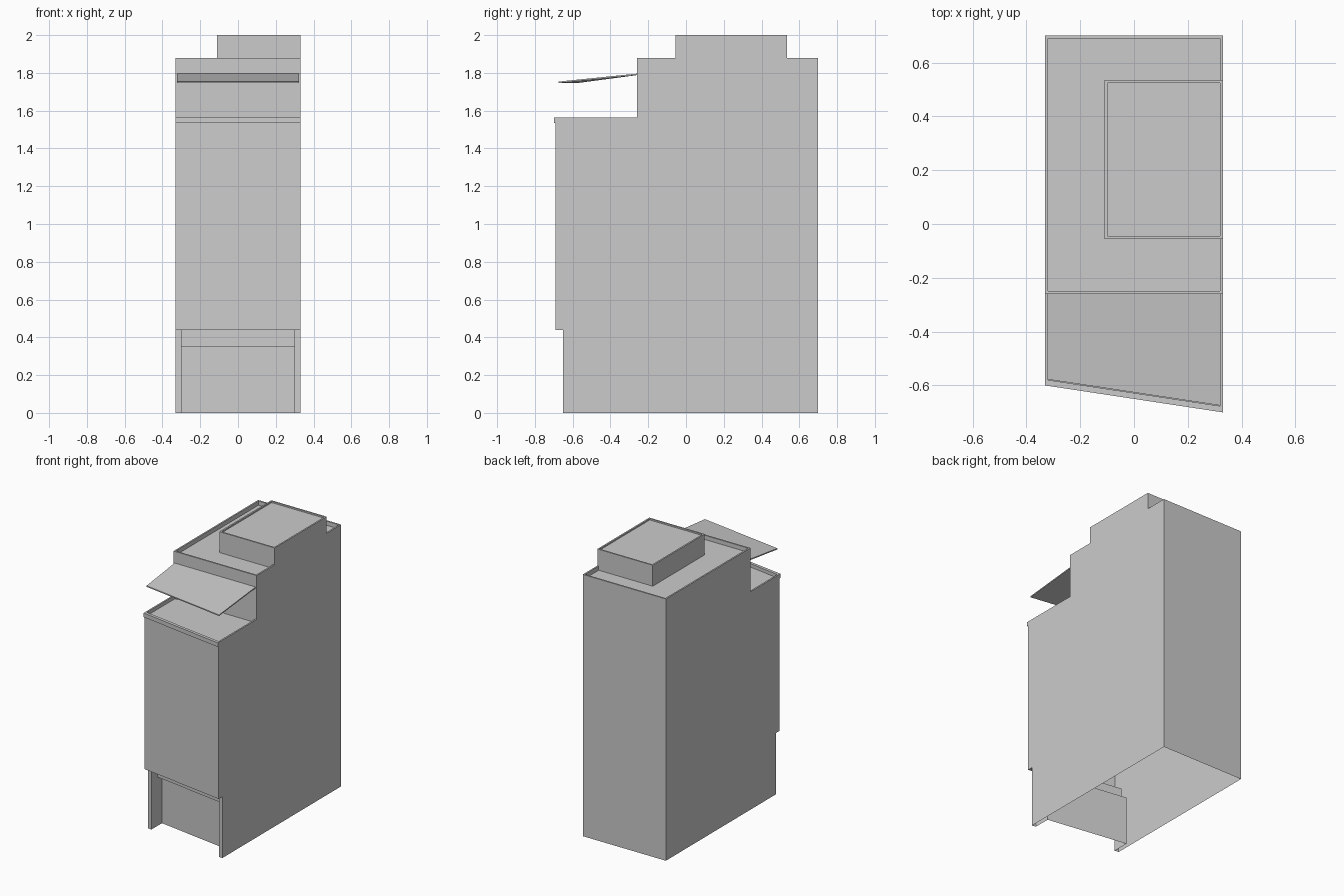
import bpy, bmesh

if "Cube" in bpy.data.objects:
    bpy.data.objects.remove(bpy.data.objects["Cube"])

W, BACK, STEP, P = 0.33, 0.70, -0.26, 0.011   # half width, rear, tier front, parapet thickness
CORNICE, TIER, TOP = 1.565, 1.88, 2.0


def front(x):
    """Slanted street line: y of the cornice edge at x."""
    return -0.65 - 0.05 * x / W


def face(bm, pts):
    bm.faces.new([bm.verts.new(p) for p in pts])


def strip(bm, profile, x0, x1):
    """Sweep a (setback, z) profile along the slanted street line."""
    for (d0, z0), (d1, z1) in zip(profile, profile[1:]):
        face(bm, [(x0, front(x0) + d0, z0), (x1, front(x1) + d0, z0),
                  (x1, front(x1) + d1, z1), (x0, front(x0) + d1, z1)])


def walls(bm, path, z0, z1):
    for a, b in zip(path, path[1:]):
        face(bm, [(*a, z0), (*b, z0), (*b, z1), (*a, z1)])


def tray(bm, outer, inner, z, floor_z, extra=()):
    """Parapet rim, its inner sides and the sunken roof floor."""
    for i in range(len(outer) - 1):
        a, b, c, d = outer[i], outer[i + 1], inner[i + 1], inner[i]
        face(bm, [(*a, z), (*b, z), (*c, z), (*d, z)])
        face(bm, [(*d, z), (*c, z), (*c, floor_z), (*d, floor_z)])
    pts = list(inner) + list(extra)
    if pts[0] == pts[-1]:
        pts.pop()
    face(bm, [(*p, floor_z) for p in pts])


def side(bm, x, profile, sign):
    pts = [(x, y, z) for y, z in profile]
    face(bm, pts if sign > 0 else pts[::-1])


def finish(name, bm):
    bmesh.ops.remove_doubles(bm, verts=bm.verts, dist=0.0005)
    me = bpy.data.meshes.new(name)
    bm.to_mesh(me)
    bm.free()
    bpy.context.collection.objects.link(bpy.data.objects.new(name, me))


# Outer walls: side walls, rear wall, facade with cornice (open underneath)
PY0, PY1, PX = -0.055, 0.535, -0.11           # penthouse extents
bm = bmesh.new()
for s in (1, -1):
    x = s * W
    y0 = front(x)
    bump = [(PY1, TIER), (PY1, TOP), (PY0, TOP), (PY0, TIER)] if s > 0 else []
    side(bm, x, [(y0 + 0.05, 0), (BACK, 0), (BACK, TIER)] + bump +
         [(STEP, TIER), (STEP, CORNICE), (y0, CORNICE), (y0, 1.535),
          (y0 + 0.01, 1.535), (y0 + 0.01, 0.44), (y0 + 0.05, 0.44)], s)
walls(bm, [(W, BACK), (-W, BACK)], 0, TIER)
walls(bm, [(-W, STEP), (W, STEP)], 1.54, TIER)
strip(bm, [(0.05, 0.44), (0.01, 0.44), (0.01, 1.535), (0, 1.535), (0, CORNICE)], -W, W)
finish("outer_walls", bm)

# Ground floor: two piers and the stepped recess between them
bm = bmesh.new()
strip(bm, [(0.05, 0), (0.05, 0.44)], -W, -0.30)
strip(bm, [(0.05, 0), (0.05, 0.44)], 0.30, W)
recess = [(0.17, 0), (0.17, 0.35), (0.12, 0.35), (0.12, 0.44), (0.05, 0.44)]
strip(bm, recess, -0.30, 0.30)
for x in (-0.30, 0.30):
    side(bm, x, [(front(x) + d, z) for d, z in [(0.05, 0)] + recess], -x)
finish("entrance_recess", bm)

# Terrace roof with parapet
bm = bmesh.new()
xi = W - P
tray(bm, [(-W, STEP), (-W, front(-W)), (W, front(W)), (W, STEP)],
     [(-xi, STEP), (-xi, front(-xi) + 0.022), (xi, front(xi) + 0.022), (xi, STEP)],
     CORNICE, 1.54)
finish("terrace_roof", bm)

# Main roof, its parapet running into the penthouse on the right
bm = bmesh.new()
tray(bm, [(W, PY1), (W, BACK), (-W, BACK), (-W, STEP), (W, STEP), (W, PY0)],
     [(xi, PY1), (xi, BACK - P), (-xi, BACK - P), (-xi, STEP + P), (xi, STEP + P), (xi, PY0)],
     TIER, 1.85, [(PX, PY0), (PX, PY1)])
finish("main_roof", bm)

# Penthouse walls and roof
bm = bmesh.new()
walls(bm, [(W, PY1), (PX, PY1), (PX, PY0), (W, PY0)], 1.85, TOP)
ring = [(PX, PY0), (W, PY0), (W, PY1), (PX, PY1), (PX, PY0)]
a, b, c, d = PX + P, W - P, PY0 + P, PY1 - P
tray(bm, ring, [(a, c), (b, c), (b, d), (a, d), (a, c)], TOP, 1.99)
finish("penthouse", bm)

# Sloping canopy above the terrace
bm = bmesh.new()
cx, t = 0.322, 0.008
plan = [(-cx, front(-cx) + 0.024, 1.754), (cx, front(cx) + 0.024, 1.754),
        (cx, STEP, 1.796), (-cx, STEP, 1.796)]
top = [bm.verts.new(p) for p in plan]
low = [bm.verts.new((x, y, z - t)) for x, y, z in plan]
bm.faces.new(top)
bm.faces.new(low[::-1])
for i in range(4):
    j = (i + 1) % 4
    bm.faces.new([low[i], low[j], top[j], top[i]])
finish("canopy", bm)
